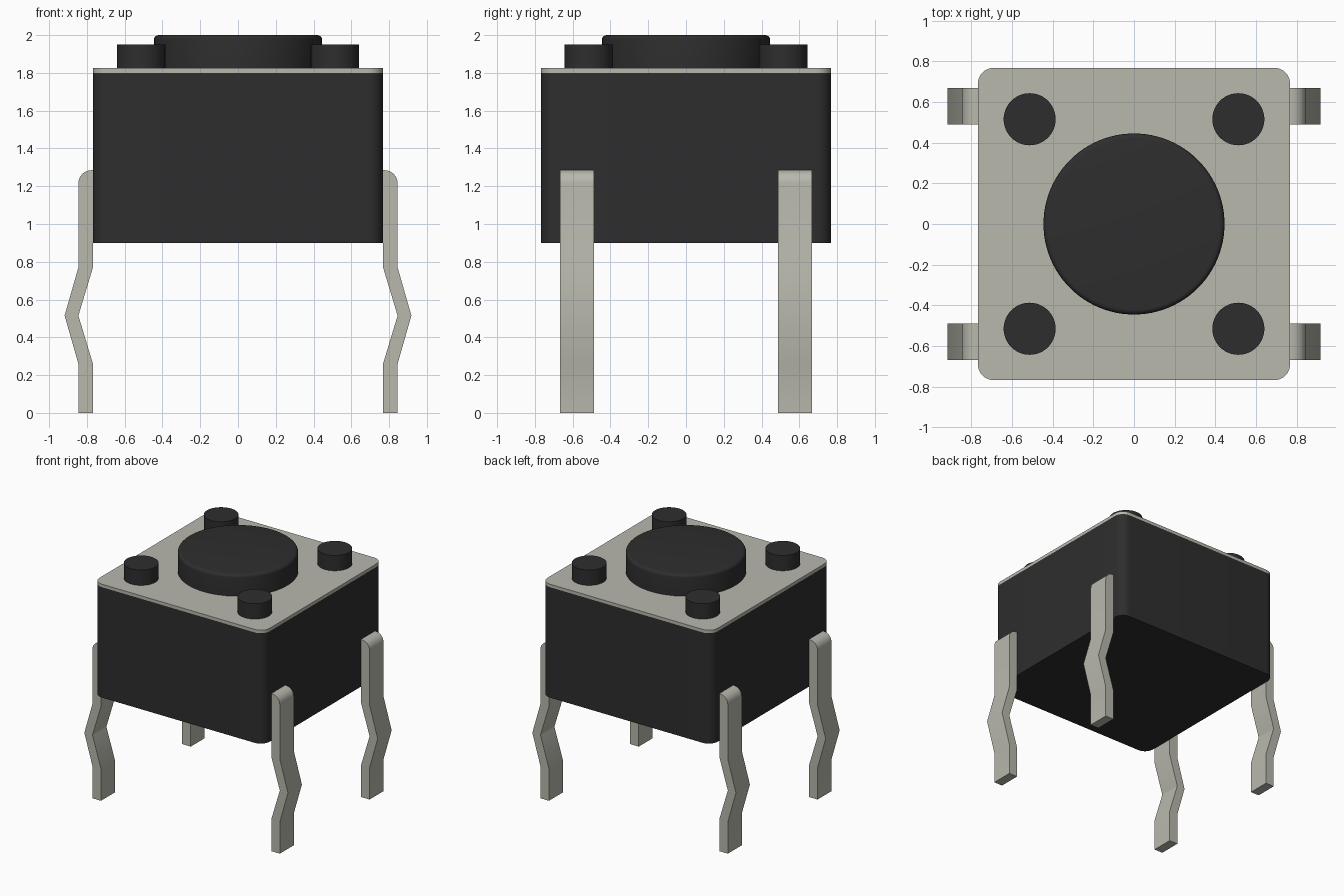
import bpy, bmesh
from math import sin, cos, pi, radians

cube = bpy.data.objects.get("Cube")
if cube:
    bpy.data.objects.remove(cube, do_unlink=True)


def material(name, rgb):
    m = bpy.data.materials.new(name)
    m.use_nodes = True
    m.diffuse_color = (*rgb, 1)
    m.node_tree.nodes["Principled BSDF"].inputs["Base Color"].default_value = (*rgb, 1)
    return m


black = material("black plastic", (0.027, 0.027, 0.027))
metal = material("pale metal", (0.48, 0.48, 0.42))


def arc(cx, cy, r, start, end, steps):
    angles = [radians(start + (end - start) * i / steps) for i in range(steps + 1)]
    return [(cx + r * cos(a), cy + r * sin(a)) for a in angles]


def finish(name, bm, mat):
    bmesh.ops.recalc_face_normals(bm, faces=bm.faces)
    mesh = bpy.data.meshes.new(name)
    bm.to_mesh(mesh)
    bm.free()
    mesh.materials.append(mat)
    ob = bpy.data.objects.new(name, mesh)
    bpy.context.collection.objects.link(ob)
    bpy.ops.object.select_all(action='DESELECT')
    ob.select_set(True)
    bpy.context.view_layer.objects.active = ob
    bpy.ops.object.shade_smooth_by_angle(angle=radians(32))
    return ob


def extrude(name, points, offset, mat):
    """Solid from a closed outline of 3D points pushed along an offset."""
    bm = bmesh.new()
    face = bm.faces.new([bm.verts.new(p) for p in points])
    out = bmesh.ops.extrude_face_region(bm, geom=[face])
    verts = [v for v in out["geom"] if isinstance(v, bmesh.types.BMVert)]
    bmesh.ops.translate(bm, verts=verts, vec=offset)
    return finish(name, bm, mat)


def rounded_slab(name, half, radius, z0, z1, mat):
    c = half - radius
    corners = [(c, c), (-c, c), (-c, -c), (c, -c)]
    outline = [p for i, (x, y) in enumerate(corners)
               for p in arc(x, y, radius, i * 90, i * 90 + 90, 8)]
    return extrude(name, [(x, y, z0) for x, y in outline], (0, 0, z1 - z0), mat)


def lathe(name, profile, x, y, mat, sides=64):
    """Capped solid turned around a vertical axis from (radius, height) pairs."""
    bm = bmesh.new()
    rings = [[bm.verts.new((x + r * cos(2 * pi * i / sides),
                            y + r * sin(2 * pi * i / sides), z))
              for i in range(sides)] for r, z in profile]
    for low, high in zip(rings, rings[1:]):
        for i in range(sides):
            j = (i + 1) % sides
            bm.faces.new((low[i], low[j], high[j], high[i]))
    bm.faces.new(rings[0])
    bm.faces.new(rings[-1])
    return finish(name, bm, mat)


# Housing and metal cover plate
rounded_slab("housing", 0.768, 0.08, 0.90, 1.80, black)
rounded_slab("cover_plate", 0.768, 0.08, 1.80, 1.825, metal)

# Round push button with softened rim
lathe("push_button", [(0.445, 1.81)] + arc(0.42, 1.975, 0.025, 0, 90, 5), 0, 0, black, 96)

# Corner pegs and kinked legs, mirrored on both axes
leg_outer = [(0.845, 0), (0.845, 0.26), (0.918, 0.515), (0.845, 0.77)]
leg_inner = [(0.768, 0.77), (0.845, 0.515), (0.768, 0.26), (0.768, 0)]
leg_profile = leg_outer + arc(0.775, 1.215, 0.07, 0, 90, 8) + [(0.768, 1.285)] + leg_inner

for sx, side in ((1, "left"), (-1, "right")):
    for sy, end in ((-1, "front"), (1, "back")):
        lathe(f"peg_{end}_{side}", [(0.128, 1.81), (0.128, 1.95)],
              sx * 0.513, sy * 0.515, black, 48)
        extrude(f"leg_{end}_{side}",
                [(sx * x, sy * 0.488, z) for x, z in leg_profile],
                (0, sy * 0.18, 0), metal)
